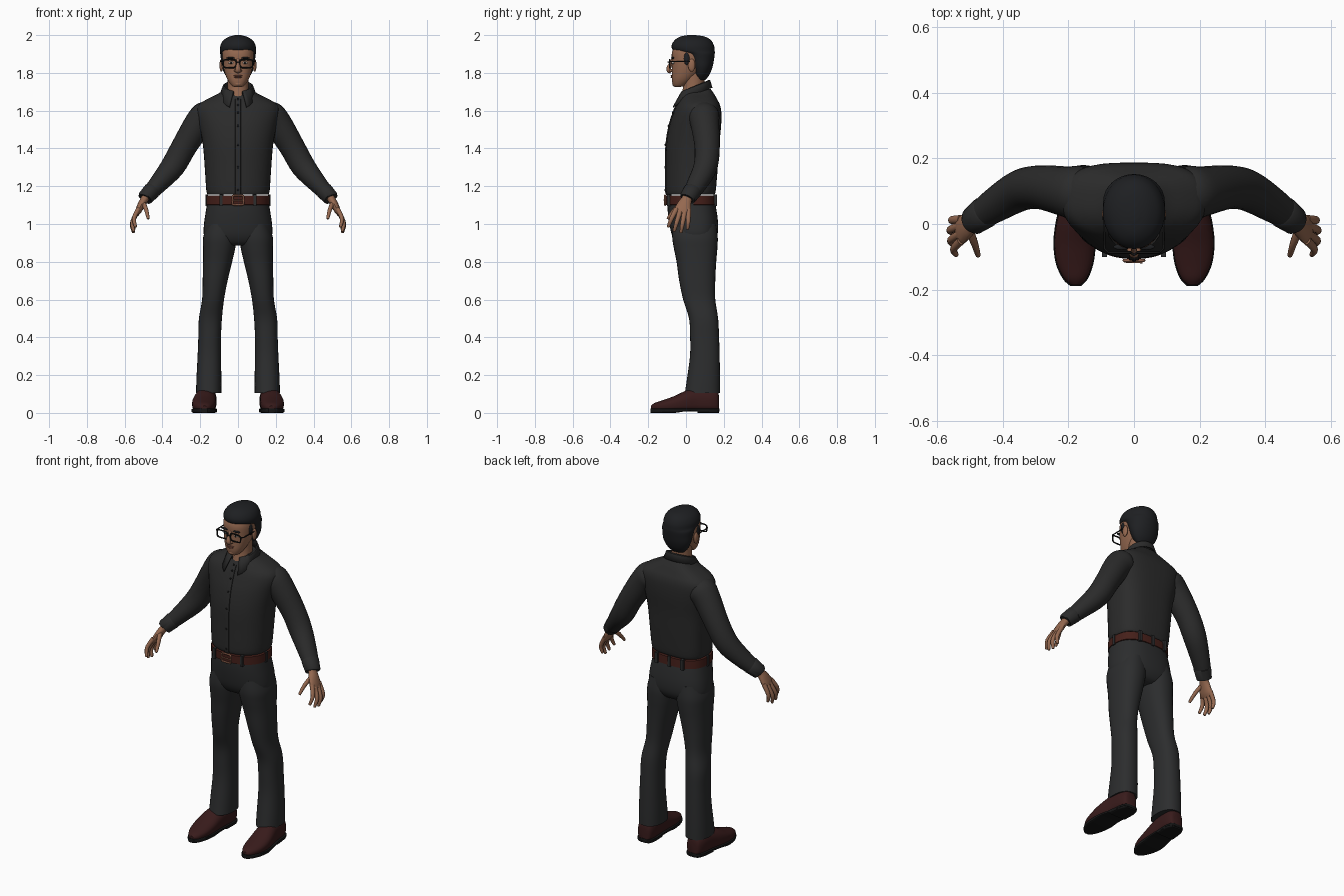
import bpy, bmesh, math
from mathutils import Vector

cube = bpy.data.objects.get("Cube")
if cube:
    bpy.data.objects.remove(cube, do_unlink=True)

X, Y, Z = Vector((1, 0, 0)), Vector((0, 1, 0)), Vector((0, 0, 1))
made = []


def material(name, red, green, blue):
    mat = bpy.data.materials.new(name)
    mat.use_nodes = True
    mat.diffuse_color = (red, green, blue, 1)
    mat.node_tree.nodes["Principled BSDF"].inputs["Base Color"].default_value = (red, green, blue, 1)
    return mat


SHIRT = material("charcoal_shirt", .024, .024, .024)
TROUSERS = material("charcoal_trousers", .025, .026, .027)
SKIN = material("tan_skin", .30, .14, .08)
LIP = material("rosy_lip", .2, .075, .05)
HAIR = material("black_hair", .013, .014, .016)
LEATHER = material("oxblood_leather", .04, .011, .011)
BELT = material("brown_belt", .06, .014, .01)
BRONZE = material("bronze_buckle", .3, .13, .08)
BLACK = material("black_trim", .008, .008, .008)
WHITE = material("eye_white", .5, .45, .4)


def finish(name, bm, mat, mirror=False):
    bmesh.ops.recalc_face_normals(bm, faces=bm.faces)
    mesh = bpy.data.meshes.new(name)
    bm.to_mesh(mesh)
    bm.free()
    mesh.materials.append(mat)
    obj = bpy.data.objects.new(name, mesh)
    bpy.context.collection.objects.link(obj)
    if mirror:
        obj.modifiers.new("Mirror", "MIRROR").use_mirror_merge = False
    made.append(obj)
    return obj


def smooth_rows(rows, steps):
    """Catmull-Rom interpolation of whole rows."""
    out = []
    for i in range(len(rows) - 1):
        p, q, r, s = (rows[max(0, min(len(rows) - 1, i + k))] for k in (-1, 0, 1, 2))
        for j in range(steps):
            t = j / steps
            out.append(tuple(b + t / 2 * (c - a + t * (2*a - 5*b + 4*c - d + t * (3*(b - c) + d - a)))
                             for a, b, c, d in zip(p, q, r, s)))
    return out + [rows[-1]]


def loft(name, rows, mat, frame=None, power=(2, 2), sides=24, steps=4, mirror=False):
    """Skin rows of (x, y, z, half width, half depth); without a frame the rings follow the path."""
    rows = smooth_rows(rows, steps)
    bm, rings = bmesh.new(), []
    for i, row in enumerate(rows):
        a, b = frame or (None, None)
        if not frame:
            along = Vector(rows[min(i + 1, len(rows) - 1)][:3]) - Vector(rows[max(i - 1, 0)][:3])
            along.normalize()
            b = (Y - along * Y.dot(along)).normalized()
            a = b.cross(along)
        ring = []
        for k in range(sides):
            c, s = math.cos(math.tau * k / sides), math.sin(math.tau * k / sides)
            e = 2 / power[0 if s < 0 else 1]
            u = math.copysign(abs(c) ** e, c) * row[3]
            v = math.copysign(abs(s) ** e, s) * row[4]
            ring.append(bm.verts.new(Vector(row[:3]) + a * u + b * v))
        rings.append(ring)
    for low, high in zip(rings, rings[1:]):
        for k in range(sides):
            n = (k + 1) % sides
            bm.faces.new((low[k], low[n], high[n], high[k]))
    bm.faces.new(rings[0])
    bm.faces.new(rings[-1])
    return finish(name, bm, mat, mirror)


def stack(name, rows, mat, **options):
    """Level rings given as (height, half width, front, back, optional x)."""
    full = [(r[4] if len(r) > 4 else 0, (r[2] + r[3]) / 2, r[0], r[1], (r[3] - r[2]) / 2) for r in rows]
    return loft(name, full, mat, frame=(X, Y), **options)


def solid(name, centre, size, mat, mirror=False, box=False):
    """Ellipsoid or box with the given half sizes."""
    bm = bmesh.new()
    if box:
        bmesh.ops.create_cube(bm, size=2)
    else:
        bmesh.ops.create_uvsphere(bm, u_segments=16, v_segments=10, radius=1)
    bmesh.ops.scale(bm, vec=size, verts=bm.verts)
    bmesh.ops.translate(bm, vec=centre, verts=bm.verts)
    return finish(name, bm, mat, mirror)


def wire(name, points, radius, mat, closed=False):
    curve = bpy.data.curves.new(name, "CURVE")
    curve.dimensions = "3D"
    curve.bevel_depth, curve.bevel_resolution = radius, 2
    spline = curve.splines.new("POLY")
    spline.points.add(len(points) - 1)
    for point, co in zip(spline.points, points):
        point.co = (*co, 1)
    spline.use_cyclic_u = closed
    curve.materials.append(mat)
    bpy.context.collection.objects.link(bpy.data.objects.new(name, curve))


def frame_loop(centre, width, height, power):
    pts = []
    for k in range(24):
        c, s = math.cos(math.tau * k / 24), math.sin(math.tau * k / 24)
        pts.append((centre[0] + width * math.copysign(abs(c) ** (2 / power), c), centre[1],
                    centre[2] + height * math.copysign(abs(s) ** (2 / power), s)))
    return pts


# Shirt body, with a rounded front and flatter back
torso = [(1.155, .16, -.1, .15), (1.18, .168, -.106, .158), (1.3, .176, -.106, .168), (1.42, .186, -.104, .176),
         (1.52, .205, -.088, .186), (1.59, .22, -.066, .187), (1.63, .21, -.05, .18), (1.66, .165, -.034, .165),
         (1.69, .105, -.016, .148), (1.715, .07, .0, .13)]
stack("shirt_body", torso, SHIRT, power=(2.1, 3), sides=40)
front = [(0, r[2] - .001, r[0], .015, .004) for r in torso[:8]]
loft("shirt_placket", front, SHIRT, power=(5, 5), sides=16)
for i, row in enumerate(smooth_rows(torso[1:8], 1)):
    solid(f"shirt_button_{i + 1}", (0, row[2] - .006, row[0]), (.006, .003, .006), BLACK)

# Sleeves and cuffs
loft("sleeves", [(.11, .09, 1.6, .04, .05), (.165, .093, 1.575, .078, .082), (.21, .1, 1.53, .075, .076),
                 (.285, .112, 1.41, .067, .067), (.345, .103, 1.305, .064, .063), (.42, .06, 1.215, .05, .054),
                 (.475, .022, 1.155, .04, .043)], SHIRT, mirror=True)
loft("cuffs", [(.452, .038, 1.18, .042, .046), (.456, .035, 1.176, .046, .05), (.492, .008, 1.138, .041, .043),
               (.493, .007, 1.136, .036, .038)], SHIRT, steps=1, mirror=True)

# Folded collar: stand, fold line and pointed leaf
bm, grid = bmesh.new(), []
for k in range(33):
    phi = math.radians(18 + 324 * k / 32)
    s, c = math.sin(phi), math.cos(phi)
    w = max(0, c) ** 3
    top = 1.713 + .4 * (.05 - .075 * c)
    grid.append([bm.verts.new(p) for p in (
        (.07 * s, .05 - .068 * c, top - .045),
        (.073 * s, .05 - .072 * c, top),
        (.08 * s, .05 - .079 * c, top - .003),
        ((.095 + .06 * w) * s, .05 - (.09 + .043 * w) * c, top - .042 - .05 * w))])
for one, two in zip(grid, grid[1:]):
    for j in range(3):
        bm.faces.new((one[j], one[j + 1], two[j + 1], two[j]))
collar = finish("shirt_collar", bm, SHIRT)
collar.modifiers.new("Thickness", "SOLIDIFY").thickness = .006

# Trousers: hips and two flared legs
stack("trouser_hips", [(1.13, .16, -.098, .15), (1.07, .17, -.097, .162), (1.0, .18, -.088, .17),
                       (.94, .18, -.074, .166), (.9, .15, -.05, .145), (.885, .1, -.02, .12)],
      TROUSERS, power=(2.3, 2.6), sides=36)
stack("trouser_legs", [(1.0, .075, -.07, .16, .09), (.93, .089, -.073, .168, .095), (.87, .085, -.064, .166, .1),
                       (.8, .077, -.05, .16, .108), (.7, .066, -.036, .155, .121), (.6, .058, -.015, .155, .132),
                       (.5, .061, .016, .17, .146), (.4, .06, .022, .175, .15), (.3, .062, .021, .178, .152),
                       (.18, .066, .005, .18, .154), (.105, .067, -.006, .18, .155)],
      TROUSERS, power=(2.3, 2.3), sides=28, mirror=True)

# Belt, loops and buckle
stack("belt", [(1.1, .162, -.1, .154), (1.102, .168, -.106, .16), (1.15, .167, -.107, .158), (1.152, .16, -.1, .15)],
      BELT, power=(2.2, 2.8), sides=40, steps=1)
solid("front_belt_loops", (.09, -.088, 1.126), (.008, .012, .031), TROUSERS, True, True)
solid("side_belt_loops", (.166, .03, 1.126), (.006, .009, .031), TROUSERS, True, True)
solid("back_belt_loops", (.085, .155, 1.126), (.009, .009, .031), TROUSERS, True, True)
solid("centre_belt_loop", (0, .159, 1.126), (.009, .006, .031), TROUSERS, box=True)
wire("buckle_frame", frame_loop((0, -.111, 1.126), .03, .025, 7), .005, BRONZE, True)
wire("buckle_prong", [(-.03, -.114, 1.126), (.026, -.116, 1.126)], .004, BRONZE)

# Shoes: uppers, soles and heels; each row is y, x, half width, top
shoe = [(.174, .163, .022, .09), (.165, .163, .04, .12), (.13, .165, .051, .132), (.06, .17, .054, .135),
        (0, .177, .06, .118), (-.06, .181, .062, .09), (-.12, .181, .054, .068), (-.165, .179, .035, .053),
        (-.186, .178, .014, .038)]
loft("shoe_uppers", [(x, y, (t + .012) / 2, w, (t - .012) / 2) for y, x, w, t in shoe], LEATHER,
     frame=(X, Z), power=(4, 2.1), mirror=True)
loft("shoe_soles", [(x, y * 1.015, .016 if y > -.02 else .012, w + .003, .008 if y > -.02 else .012)
                    for y, x, w, t in shoe], BLACK, frame=(X, Z), power=(6, 6), mirror=True)
loft("shoe_heels", [(x, y, .012, w + .002, .012) for y, x, w, t in shoe[:4]], BLACK,
     frame=(X, Z), power=(6, 6), mirror=True)

# Hands
loft("palms", [(.478, .016, 1.165, .024, .028), (.494, .004, 1.132, .021, .028), (.51, -.008, 1.105, .02, .037),
               (.527, -.018, 1.07, .017, .045), (.536, -.022, 1.05, .011, .038)], SKIN, sides=16, mirror=True)
fingers = {
    "index_fingers": [(.527, -.05, 1.08), (.55, -.076, 1.03), (.543, -.093, .987)],
    "middle_fingers": [(.53, -.03, 1.07), (.559, -.049, 1.01), (.553, -.062, .965)],
    "ring_fingers": [(.53, -.006, 1.07), (.561, -.018, 1.005), (.554, -.026, .958)],
    "little_fingers": [(.527, .014, 1.075), (.556, .012, 1.015), (.55, .008, .975)],
    "thumbs": [(.503, -.018, 1.115), (.486, -.06, 1.075), (.476, -.094, 1.032)],
}
for name, (base, mid, tip) in fingers.items():
    loft(name, [(*base, .013, .014), (*mid, .011, .012), (*tip, .008, .008),
                (*(Vector(tip) + (Vector(tip) - Vector(mid)) * .1), .003, .003)],
         SKIN, sides=10, mirror=True)

# Neck and head
stack("neck", [(1.64, .06, -.03, .1), (1.68, .058, -.024, .1), (1.73, .055, -.016, .096), (1.8, .056, -.02, .1)], SKIN)
stack("head", [(1.726, .018, -.058, -.03), (1.733, .034, -.068, .0), (1.765, .056, -.075, .045),
               (1.81, .073, -.075, .09), (1.86, .083, -.075, .12), (1.91, .085, -.074, .13),
               (1.955, .072, -.05, .115), (1.98, .04, -.01, .08)], SKIN, power=(2.3, 2), sides=32)
stack("hair", [(1.762, .042, .06, .102), (1.79, .068, .04, .124), (1.83, .085, .026, .14), (1.87, .09, .006, .148),
               (1.9, .094, -.016, .152), (1.917, .095, -.066, .152), (1.945, .093, -.076, .148),
               (1.973, .077, -.06, .132), (1.992, .046, -.03, .1), (2, .014, .01, .05)], HAIR, sides=32)
solid("sideburns", (.082, .004, 1.875), (.008, .016, .033), HAIR, True)
solid("ears", (.088, .03, 1.84), (.01, .019, .034), SKIN, True)
loft("nose", [(0, -.07, 1.875, .008, .007), (0, -.08, 1.85, .009, .01), (0, -.092, 1.822, .014, .012),
              (0, -.088, 1.808, .015, .01), (0, -.08, 1.802, .007, .005)], SKIN, sides=12)
solid("nostrils", (.012, -.079, 1.812), (.009, .01, .008), SKIN, True)
solid("chin", (0, -.061, 1.743), (.022, .012, .014), SKIN)
solid("upper_lip", (0, -.073, 1.785), (.024, .009, .004), LIP)
solid("lower_lip", (0, -.073, 1.777), (.02, .009, .005), LIP)
solid("eyebrows", (.038, -.07, 1.879), (.025, .009, .005), HAIR, True)
solid("eyes", (.036, -.067, 1.853), (.014, .008, .007), WHITE, True)
solid("irises", (.036, -.073, 1.853), (.006, .004, .006), BLACK, True)

# Glasses
for side, label in ((1, "left"), (-1, "right")):
    wire(f"{label}_glasses_rim", frame_loop((.044 * side, -.087, 1.849), .034, .022, 4), .004, BLACK, True)
    wire(f"{label}_glasses_arm", [(.078 * side, -.087, 1.86), (.09 * side, -.075, 1.86), (.092 * side, .02, 1.86),
                                  (.09 * side, .045, 1.84)], .0035, BLACK)
wire("glasses_bridge", [(-.012, -.088, 1.855), (0, -.094, 1.858), (.012, -.088, 1.855)], .0035, BLACK)

# Smooth shading with crisp edges
bpy.ops.object.select_all(action="DESELECT")
for obj in made:
    obj.select_set(True)
bpy.context.view_layer.objects.active = made[0]
bpy.ops.object.shade_smooth_by_angle(angle=math.radians(40))
